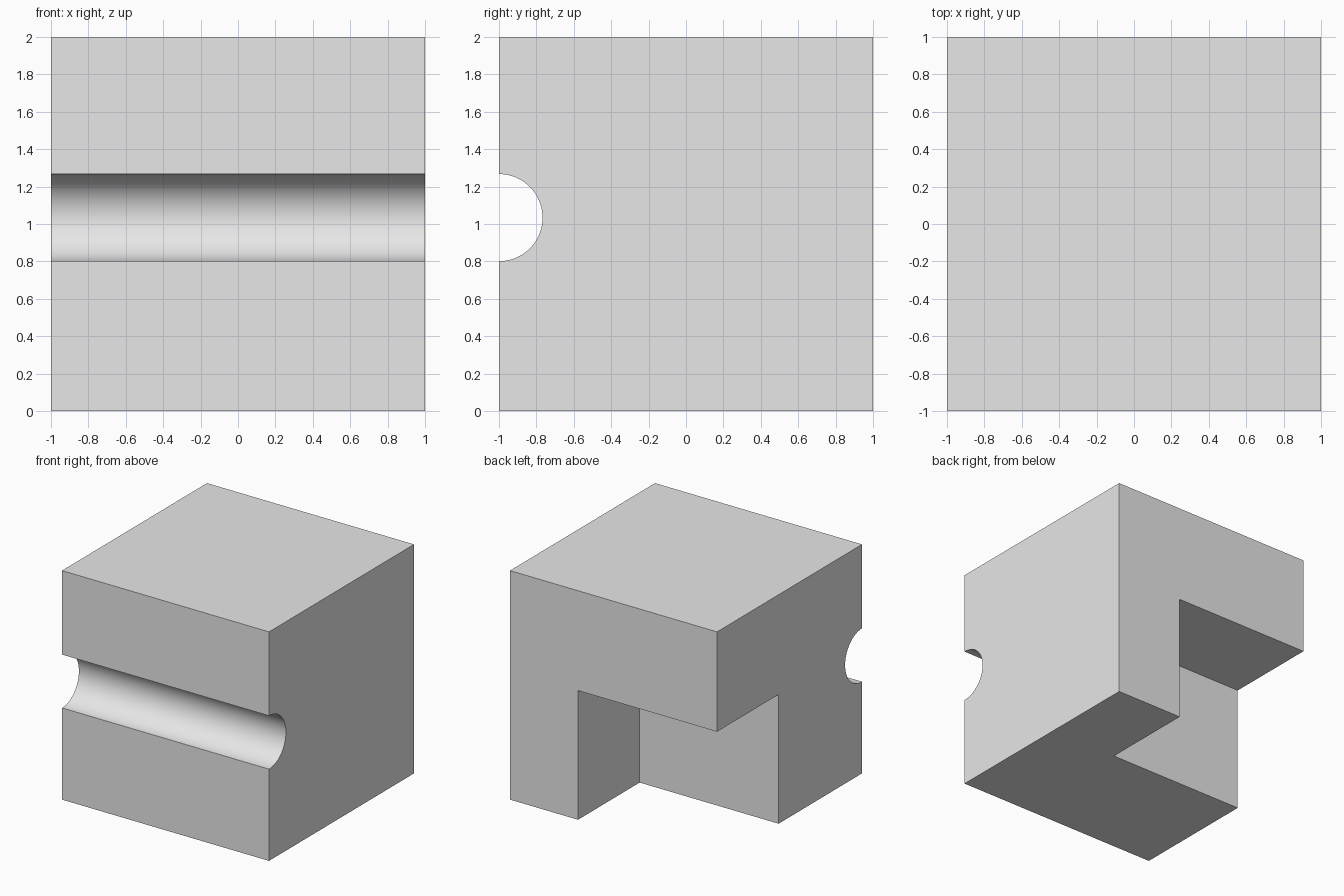
import bpy
import math

if "Cube" in bpy.data.objects:
    bpy.data.objects.remove(bpy.data.objects["Cube"], do_unlink=True)

# Single plain grey
grey = bpy.data.materials.new("plain_grey")
grey.use_nodes = True
colour = (0.8, 0.8, 0.8, 1)
grey.diffuse_color = colour
grey.node_tree.nodes["Principled BSDF"].inputs["Base Color"].default_value = colour


def box(name, low, high):
    """Box spanning two opposite corners."""
    centre = [(a + b) / 2 for a, b in zip(low, high)]
    bpy.ops.mesh.primitive_cube_add(size=1, location=centre)
    obj = bpy.context.object
    obj.name = name
    obj.scale = [b - a for a, b in zip(low, high)]
    bpy.ops.object.transform_apply(location=True, rotation=True, scale=True)
    obj.data.materials.append(grey)
    return obj


def cut(target, cutter):
    """Subtract the cutter from the target, then discard the cutter."""
    cutter.hide_render = True
    mod = target.modifiers.new(cutter.name, 'BOOLEAN')
    mod.operation = 'DIFFERENCE'
    mod.solver = 'EXACT'
    mod.object = cutter
    bpy.context.view_layer.objects.active = target
    bpy.ops.object.modifier_apply(modifier=mod.name)
    bpy.data.objects.remove(cutter, do_unlink=True)


# Main block
block = box("block", (-1, -1, 0), (1, 1, 2))

# Rectangular notch in the lower back corner
cut(block, box("corner_notch", (-1.5, 0.15, -0.5), (0.343, 1.5, 1.128)))

# Half-round groove across the front
bpy.ops.mesh.primitive_cylinder_add(vertices=96, radius=0.233, depth=3,
                                    location=(0, -1, 1.034),
                                    rotation=(0, math.pi / 2, 0))
groove = bpy.context.object
groove.name = "front_groove"
groove.data.materials.append(grey)
cut(block, groove)

# Smooth groove, sharp block edges
bpy.ops.object.select_all(action='DESELECT')
block.select_set(True)
bpy.context.view_layer.objects.active = block
bpy.ops.object.shade_smooth_by_angle(angle=math.radians(30))
